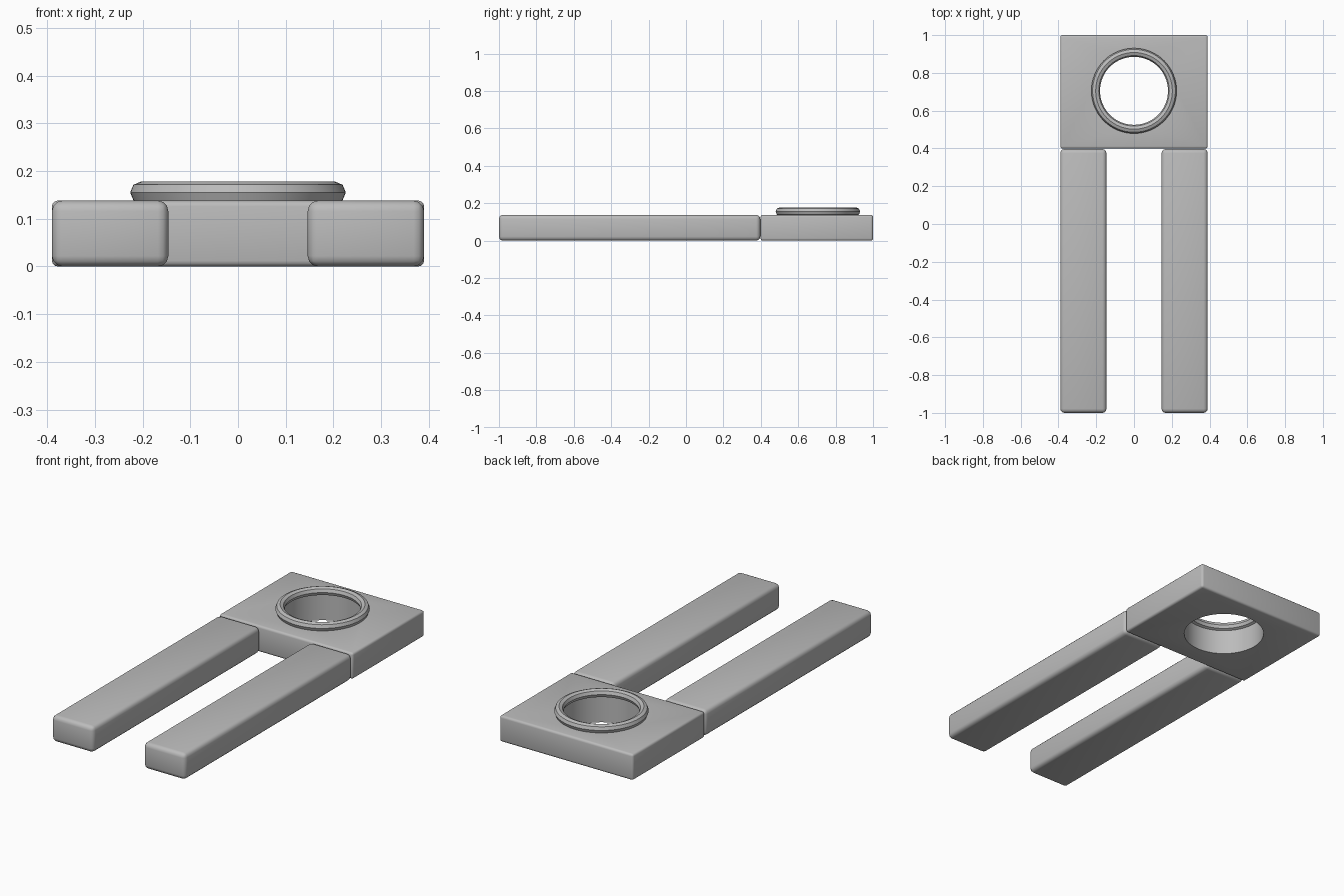
import bpy
import math

cube = bpy.data.objects.get("Cube")
if cube:
    bpy.data.objects.remove(cube, do_unlink=True)

# Single grey material
grey = bpy.data.materials.new("plain grey")
grey.use_nodes = True
COLOUR = (0.5, 0.5, 0.5, 1)
grey.diffuse_color = COLOUR
grey.node_tree.nodes["Principled BSDF"].inputs["Base Color"].default_value = COLOUR

TOP = 0.138
HOLE_Y = 0.705


def apply(obj, modifier):
    bpy.context.view_layer.objects.active = obj
    bpy.ops.object.modifier_apply(modifier=modifier.name)


def finish(obj, angle):
    bpy.ops.object.select_all(action="DESELECT")
    obj.select_set(True)
    bpy.context.view_layer.objects.active = obj
    obj.data.materials.clear()
    obj.data.materials.append(grey)
    bpy.ops.object.shade_smooth_by_angle(angle=math.radians(angle))


def rounded_block(name, x0, x1, y0, y1, bevel):
    """Box standing on the ground with rounded edges."""
    bpy.ops.mesh.primitive_cube_add(
        size=1, location=((x0 + x1) / 2, (y0 + y1) / 2, TOP / 2))
    obj = bpy.context.object
    obj.name = name
    obj.scale = (x1 - x0, y1 - y0, TOP)
    bpy.ops.object.transform_apply(location=False, rotation=False, scale=True)
    mod = obj.modifiers.new("rounding", "BEVEL")
    mod.width, mod.segments = bevel, 3
    apply(obj, mod)
    return obj


# Two long prongs
for side, x0, x1 in (("left", 0.146, 0.39), ("right", -0.39, -0.146)):
    finish(rounded_block(side + "_prong", x0, x1, -1, 0.397, 0.022), 40)

# Square head with a round hole through it
head = rounded_block("head_block", -0.39, 0.39, 0.399, 1, 0.012)
bpy.ops.mesh.primitive_cylinder_add(
    vertices=64, radius=0.2, depth=1, location=(0, HOLE_Y, 0))
cutter = bpy.context.object
cut = head.modifiers.new("hole", "BOOLEAN")
cut.operation, cut.solver, cut.object = "DIFFERENCE", "EXACT", cutter
apply(head, cut)
bpy.data.objects.remove(cutter, do_unlink=True)
finish(head, 40)

# Faceted rim ring around the hole
bpy.ops.mesh.primitive_torus_add(
    major_segments=64, minor_segments=8, major_radius=0.203,
    minor_radius=0.023, location=(0, HOLE_Y, 0.155))
rim = bpy.context.object
rim.name = "rim_ring"
finish(rim, 30)
